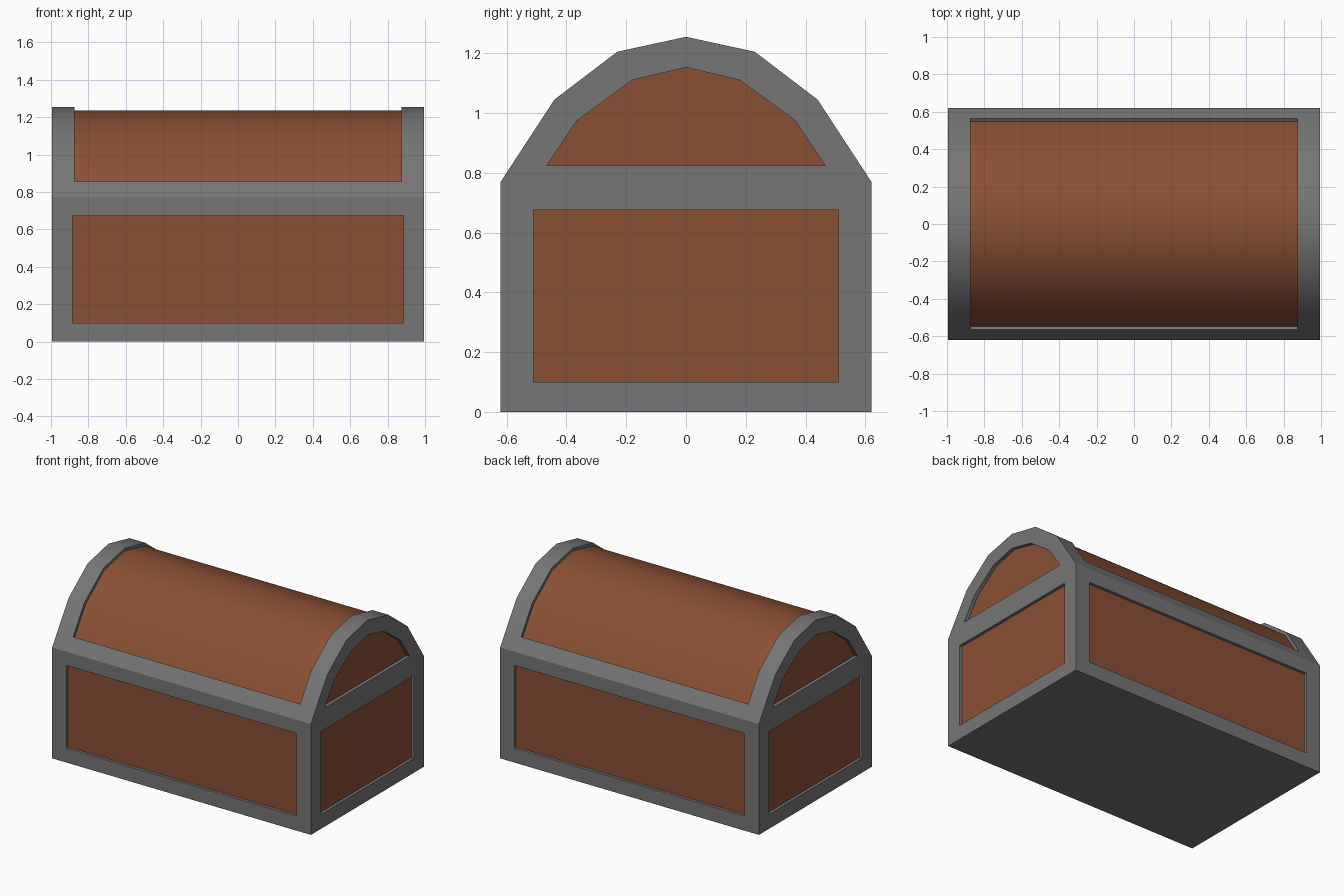
import bpy, bmesh, math
from mathutils import Vector

if "Cube" in bpy.data.objects:
    bpy.data.objects.remove(bpy.data.objects["Cube"])


def material(name, rgb):
    m = bpy.data.materials.new(name)
    m.diffuse_color = (*rgb, 1)
    m.use_nodes = True
    m.node_tree.nodes["Principled BSDF"].inputs["Base Color"].default_value = m.diffuse_color
    return m


MATS = [material("grey_metal", (0.18, 0.18, 0.182)),
        material("brown_wood", (0.255, 0.079, 0.034))]
METAL, WOOD = 0, 1
LX, LY, SEAM = 0.995, 0.62, 0.77


def face(bm, pts, mat):
    bm.faces.new([bm.verts.new(p) for p in pts]).material_index = mat


def bridge(bm, a, b, mat, closed=True):
    n = len(a)
    for i in range(n if closed else n - 1):
        j = (i + 1) % n
        face(bm, [a[i], a[j], b[j], b[i]], mat)


def framed_panel(bm, outer, inner, depth):
    """Flat metal border around a sunken wooden panel."""
    sunk = [Vector(p) + Vector(depth) for p in inner]
    bridge(bm, outer, inner, METAL)
    bridge(bm, inner, sunk, METAL)
    face(bm, sunk, WOOD)


def finish(bm, name):
    bmesh.ops.remove_doubles(bm, verts=bm.verts, dist=1e-5)
    bmesh.ops.recalc_face_normals(bm, faces=bm.faces)
    me = bpy.data.meshes.new(name)
    bm.to_mesh(me)
    bm.free()
    for m in MATS:
        me.materials.append(m)
    ob = bpy.data.objects.new(name, me)
    bpy.context.collection.objects.link(ob)
    bpy.ops.object.select_all(action='DESELECT')
    ob.select_set(True)
    bpy.context.view_layer.objects.active = ob
    bpy.ops.object.shade_smooth_by_angle(angle=math.radians(30))


def rect(w, z0, z1):
    return [(-w, z0), (w, z0), (w, z1), (-w, z1)]


# Chest body: four framed walls, floor and closed top
bm = bmesh.new()
for s in (-1, 1):
    framed_panel(bm, [(u, s * LY, z) for u, z in rect(LX, 0, SEAM)],
                 [(u, s * LY, z) for u, z in rect(0.885, 0.1, 0.675)], (0, -s * 0.02, 0))
    framed_panel(bm, [(s * LX, u, z) for u, z in rect(LY, 0, SEAM)],
                 [(s * LX, u, z) for u, z in rect(0.51, 0.1, 0.675)], (-s * 0.02, 0, 0))
for z in (0, SEAM):
    face(bm, [(x, y, z) for x, y in rect(LX, -LY, LY)], METAL)
finish(bm, "chest_body")


def arch(half):
    """Mirror half an arch, with an extra point on its lowest segment."""
    half = [Vector(p) for p in half]
    half.insert(1, half[0].lerp(half[1], 0.31))
    return half + [Vector((-p.x, p.y)) for p in reversed(half[:-1])]


# Lid: arched ends with sunken panels
outer = arch([(-LY, SEAM), (-0.44, 1.045), (-0.23, 1.205), (0, 1.255)])
inner = arch([(-0.465, 0.825), (-0.365, 0.975), (-0.18, 1.11), (0, 1.153)])
bm = bmesh.new()
for s in (-1, 1):
    framed_panel(bm, [(s * LX, p.x, p.y) for p in outer],
                 [(s * LX, p.x, p.y) for p in inner], (-s * 0.025, 0, 0))


def along(x, pts):
    return [(x, p.x, p.y) for p in pts]


# Lid: metal rim bars, end bands and the sunken curved wood
HX = 0.873
hole = outer[1:-1]
wood = []
for i, p in enumerate(hole):
    t = (hole[min(i + 1, len(hole) - 1)] - hole[max(i - 1, 0)]).normalized()
    wood.append(p + Vector((t.y, -t.x)) * 0.02)
for s in (-1, 1):
    bridge(bm, along(s * LX, hole), along(s * HX, hole), METAL, False)
    bridge(bm, along(s * HX, hole), along(s * HX, wood), METAL, False)
bridge(bm, along(-HX, wood), along(HX, wood), WOOD, False)
for rim, edge, sunk in ((outer[0], hole[0], wood[0]), (outer[-1], hole[-1], wood[-1])):
    xs = (-LX, -HX, HX, LX)
    face(bm, [(-LX, *rim), (LX, *rim)] + [(x, *edge) for x in reversed(xs)], METAL)
    face(bm, [(-HX, *edge), (HX, *edge), (HX, *sunk), (-HX, *sunk)], METAL)
face(bm, [(x, y, SEAM) for x, y in rect(LX, -LY, LY)], METAL)
finish(bm, "chest_lid")
